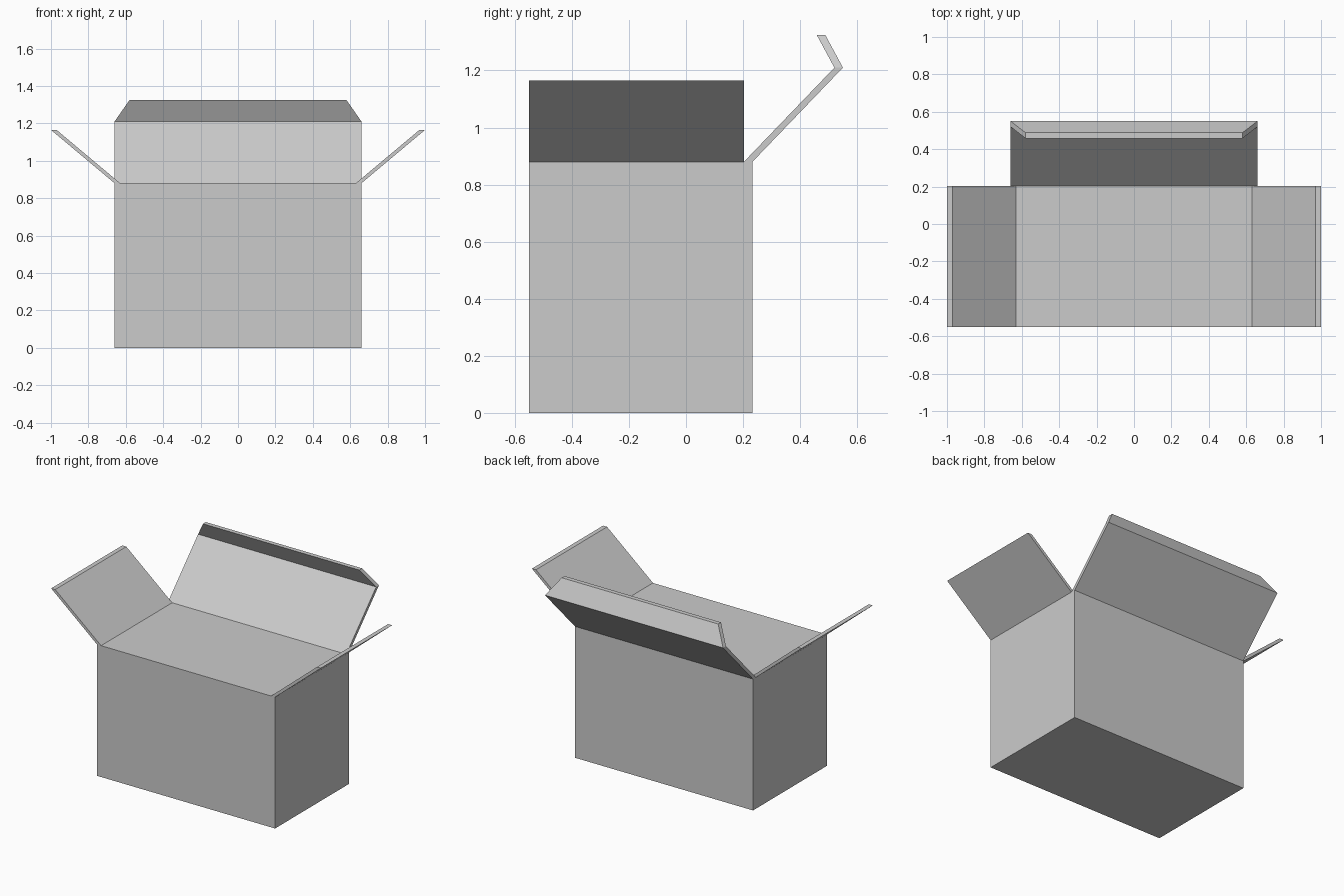
import bpy
import bmesh

# Remove the default cube
cube = bpy.data.objects.get("Cube")
if cube:
    bpy.data.objects.remove(cube, do_unlink=True)

# Cardboard material
card = bpy.data.materials.new("plain_grey_card")
card.use_nodes = True
GREY = (0.6, 0.6, 0.6, 1.0)
card.diffuse_color = GREY
card.node_tree.nodes["Principled BSDF"].inputs["Base Color"].default_value = GREY

# Box dimensions
HALF_W, FRONT, BACK, TOP = 0.66, -0.55, 0.233, 0.88
WALL = 0.03


def add_solid(name, rings):
    """Join matching rings of points into a capped solid."""
    bm = bmesh.new()
    loops = [[bm.verts.new(p) for p in ring] for ring in rings]
    bm.faces.new(loops[0])
    bm.faces.new(loops[-1])
    n = len(loops[0])
    for a, b in zip(loops, loops[1:]):
        for i in range(n):
            j = (i + 1) % n
            bm.faces.new((a[i], a[j], b[j], b[i]))
    bmesh.ops.recalc_face_normals(bm, faces=bm.faces)
    mesh = bpy.data.meshes.new(name)
    bm.to_mesh(mesh)
    bm.free()
    mesh.materials.append(card)
    obj = bpy.data.objects.new(name, mesh)
    bpy.context.collection.objects.link(obj)
    return obj


# Closed body of the box
add_solid("box_body", [
    [(-HALF_W, FRONT, z), (HALF_W, FRONT, z), (HALF_W, BACK, z), (-HALF_W, BACK, z)]
    for z in (0, TOP)
])

# Side flaps leaning outwards
for name, side in (("left_flap", 1), ("right_flap", -1)):
    add_solid(name, [
        [(side * (x - WALL), FRONT, z), (side * x, FRONT, z),
         (side * x, BACK - WALL, z), (side * (x - WALL), BACK - WALL, z)]
        for x, z in ((HALF_W, TOP), (1.0, 1.165))
    ])

# Back lid with a folded, tapered tuck-in lip: (half width, outer y, z)
lid_sections = [(HALF_W, BACK, TOP), (HALF_W, 0.55, 1.21), (0.58, 0.488, 1.325)]
add_solid("back_lid", [
    [(-w, y - WALL, z), (w, y - WALL, z), (w, y, z), (-w, y, z)]
    for w, y, z in lid_sections
])
